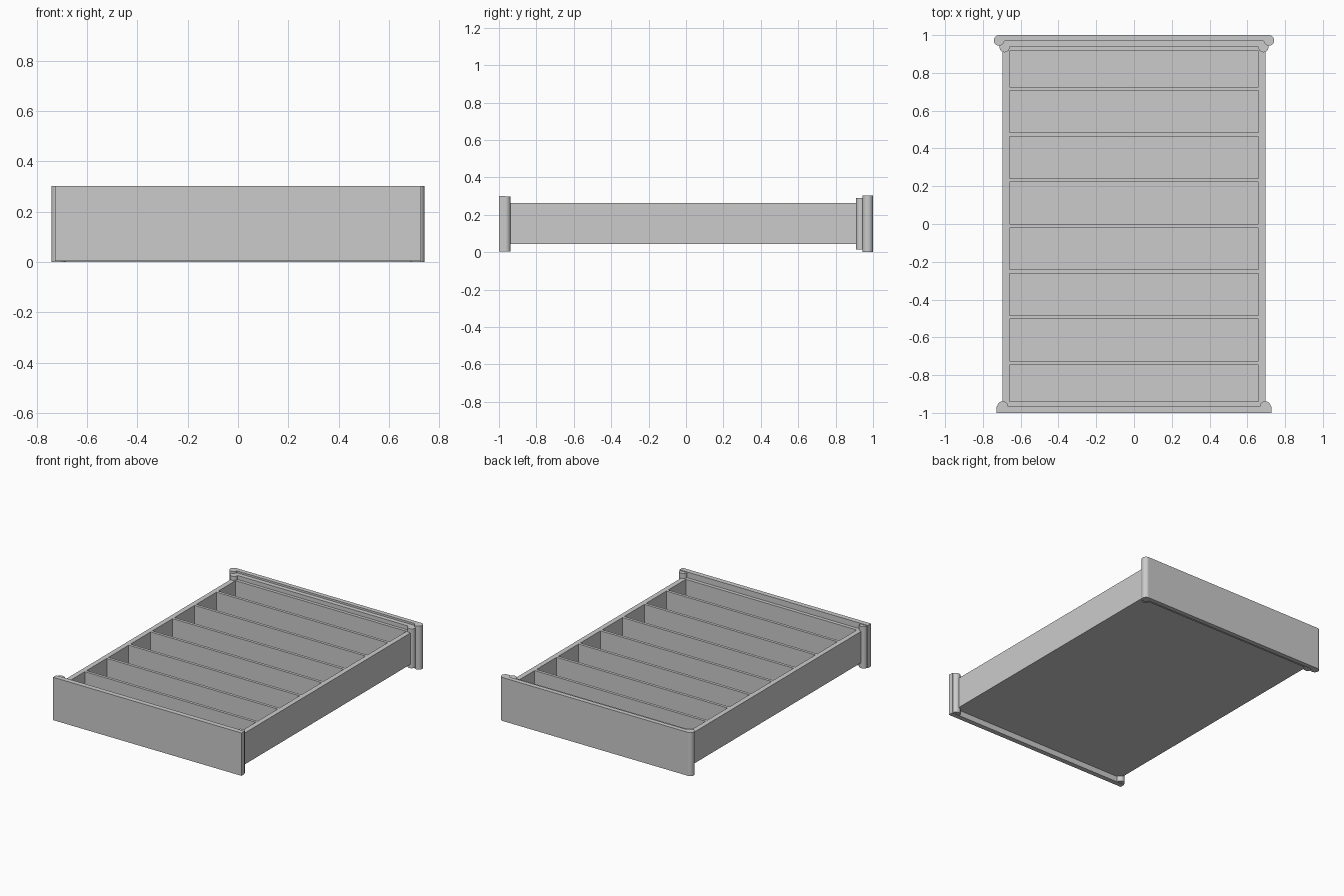
import bpy, bmesh, math

if "Cube" in bpy.data.objects:
    bpy.data.objects.remove(bpy.data.objects["Cube"])


def box(name, x0, x1, y0, y1, z0, z1):
    bm = bmesh.new()
    bmesh.ops.create_cube(bm, size=1)
    for v in bm.verts:
        v.co = ((x0 + x1) / 2 + v.co.x * (x1 - x0),
                (y0 + y1) / 2 + v.co.y * (y1 - y0),
                (z0 + z1) / 2 + v.co.z * (z1 - z0))
    return finish(name, bm)


def finish(name, bm):
    bmesh.ops.recalc_face_normals(bm, faces=bm.faces)
    me = bpy.data.meshes.new(name)
    bm.to_mesh(me)
    bm.free()
    ob = bpy.data.objects.new(name, me)
    bpy.context.collection.objects.link(ob)
    return ob


def moulding(name, x, y, r, z0, z1, start=0, sweep=360):
    """Rounded strip running along z; partial sweeps give a half round."""
    bm = bmesh.new()
    n = 24
    count = n if sweep == 360 else n + 1
    angles = [math.radians(start + sweep * i / n) for i in range(count)]
    face = bm.faces.new([bm.verts.new((x + r * math.cos(a), y + r * math.sin(a), z0))
                         for a in angles])
    ext = bmesh.ops.extrude_face_region(bm, geom=[face], use_keep_orig=True)
    for v in ext["geom"]:
        if isinstance(v, bmesh.types.BMVert):
            v.co.z = z1
    ob = finish(name, bm)
    bpy.ops.object.select_all(action='DESELECT')
    bpy.context.view_layer.objects.active = ob
    ob.select_set(True)
    bpy.ops.object.shade_smooth_by_angle(angle=math.radians(35))


# Carcass: the bookcase lies on its back
Z0, Z1 = 0.043, 0.262
OUT, IN = 0.695, 0.66
box("back_panel", -IN, IN, -0.965, 0.937, Z0, Z0 + 0.02)
box("bottom_board", -IN, IN, -0.965, -0.94, Z0, Z1)
box("top_board", -IN, IN, 0.915, 0.937, Z0, Z1)
for i in range(7):
    y = 0.716 - 0.242 * i
    box(f"shelf_{i + 1}", -IN, IN, y - 0.01, y + 0.01, Z0 + 0.02, Z1)

# Plinth and stepped cornice slabs
box("plinth", -0.727, 0.727, -1, -0.965, 0.003, 0.302)
box("cornice_lower", -0.69, 0.69, 0.937, 0.968, 0.015, 0.29)
box("cornice_upper", -0.715, 0.715, 0.968, 1, 0, 0.303)

# Side boards and rounded end mouldings
for s, side in ((-1, "left"), (1, "right")):
    box(f"{side}_side", *sorted((s * IN, s * OUT)), -0.965, 0.937, Z0, Z1)
    moulding(f"{side}_plinth_moulding", s * 0.695, -0.966, 0.028, 0.005, 0.297, 0, 180)
    moulding(f"{side}_lower_cornice_moulding", s * 0.685, 0.936, 0.027, 0.015, 0.29)
    moulding(f"{side}_upper_cornice_moulding", s * 0.714, 0.972, 0.028, 0, 0.303)
